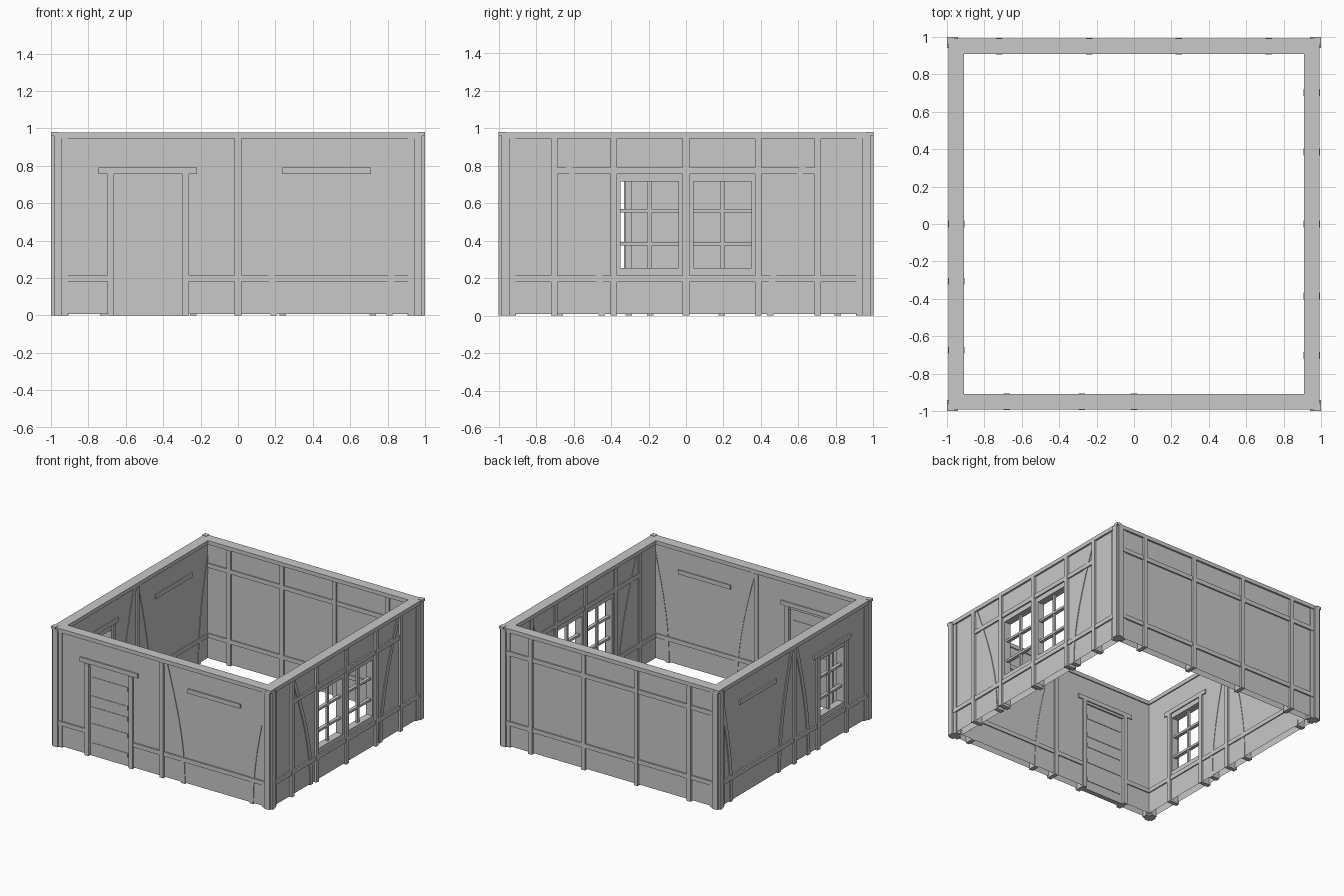
import bpy, bmesh, math
from mathutils import Matrix

cube = bpy.data.objects.get("Cube")
if cube:
    bpy.data.objects.remove(cube, do_unlink=True)

grey = bpy.data.materials.new("plain grey")
grey.use_nodes = True
GREY = (0.58, 0.58, 0.58, 1)
grey.diffuse_color = GREY
grey.node_tree.nodes["Principled BSDF"].inputs["Base Color"].default_value = GREY

TOP, BASE = 0.945, 0.008
INFILL = (0.918, 0.978)      # depth range of the plaster
TIMBER = (0.909, 0.99)       # depth range of the beams
POST = (0.906, 0.995)


def box(bm, u, d, z):
    """Box in wall space: u along the wall, d outward, z up."""
    m = Matrix.Translation(((u[0] + u[1]) / 2, -(d[0] + d[1]) / 2, (z[0] + z[1]) / 2))
    m = m @ Matrix.Diagonal((u[1] - u[0], d[1] - d[0], z[1] - z[0], 1))
    return bmesh.ops.create_cube(bm, size=1, matrix=m)["verts"]


def finish(bm, name, turn):
    """Turn the wall part to its side of the building and add it to the scene."""
    bmesh.ops.recalc_face_normals(bm, faces=bm.faces)
    bm.transform(Matrix.Rotation(turn * math.pi / 2, 4, "Z"))
    mesh = bpy.data.meshes.new(name)
    bm.to_mesh(mesh)
    bm.free()
    mesh.materials.append(grey)
    bpy.context.collection.objects.link(bpy.data.objects.new(name, mesh))


def boxes(name, turn, parts):
    bm = bmesh.new()
    for u, d, z in parts:
        box(bm, u, d, z)
    finish(bm, name, turn)


def infill(name, turn, openings):
    """Plaster around the openings, left open underneath."""
    bm = bmesh.new()
    start = -0.97
    for u0, u1, z0, z1 in sorted(openings):
        box(bm, (start, u0), INFILL, (BASE, 0.96))
        if z0 > BASE:
            box(bm, (u0, u1), INFILL, (BASE, z0))
        box(bm, (u0, u1), INFILL, (z1, 0.96))
        start = u1
    box(bm, (start, 0.97), INFILL, (BASE, 0.96))
    under = [f for f in bm.faces if f.calc_center_median().z < BASE + 0.001]
    bmesh.ops.delete(bm, geom=under, context="FACES")
    finish(bm, name, turn)


def brace(name, turn, head, foot, steps=10):
    """Curved brace that leaves a post at the top and stands upright at the foot."""
    bm = bmesh.new()
    half = 0.017
    rings = []
    for i in range(steps + 1):
        t = i / steps
        u = head + (foot - head) * math.sin(t * math.pi / 2)
        z = TOP * (1 - t)
        rings.append([bm.verts.new((u + s * half, -d, z)) for s, d in
                      ((-1, 0.914), (1, 0.914), (1, 0.984), (-1, 0.984))])
    for a, b in zip(rings, rings[1:]):
        for i in range(4):
            j = (i + 1) % 4
            bm.faces.new((a[i], a[j], b[j], b[i]))
    bm.faces.new(rings[0])
    bm.faces.new(rings[-1])
    finish(bm, name, turn)


def window(name, turn, u0, u1, z0, z1):
    """Glazing bars: one upright and two cross bars."""
    mid = (u0 + u1) / 2
    parts = [((mid - 0.01, mid + 0.01), (0.938, 0.958), (z0, z1))]
    for f in (0.28, 0.66):
        z = z0 + f * (z1 - z0)
        parts.append(((u0 - 0.005, u1 + 0.005), (0.934, 0.962), (z - 0.009, z + 0.009)))
    boxes(name, turn, parts)


LOW, HIGH = (0.18, 0.215), (0.755, 0.79)
SILL, HEAD = 0.255, 0.715
FULL = (0, TOP)
DOOR = (-0.665, -0.295, 0, 0.735)
windows = {
    "right": [(-0.35, -0.04, SILL, HEAD), (0.04, 0.35, SILL, HEAD)],
    "left": [(0.33, 0.65, SILL, HEAD)],
}
# Posts as (centre, top height)
posts = {
    "front": [(0, TOP), (-0.68, 0.755), (-0.28, 0.755)],
    "right": [(p, TOP) for p in (-0.703, -0.385, 0, 0.385, 0.703)],
    "back": [(p, TOP) for p in (-0.72, -0.24, 0.24, 0.72)],
    "left": [(0, TOP), (0.305, 0.755), (0.675, 0.755)],
}
# Rails as (start, end, height range)
rails = {
    "front": [(-0.95, -0.68, LOW), (-0.28, 0.95, LOW), (-0.745, -0.22, HIGH), (0.235, 0.71, HIGH)],
    "right": [(-0.95, 0.95, LOW), (-0.703, 0.703, HIGH)],
    "back": [(-0.95, 0.95, LOW), (-0.95, 0.95, HIGH)],
    "left": [(-0.95, 0.95, LOW), (-0.71, -0.235, HIGH), (0.25, 0.73, HIGH)],
}
# Curved braces as (head, foot)
braces = {
    "front": [(0.03, 0.19), (0.95, 0.81)],
    "right": [(-0.68, -0.45), (0.68, 0.45)],
    "back": [],
    "left": [(-0.03, -0.19), (0.03, 0.19), (-0.95, -0.81)],
}

for turn, side in enumerate(("front", "right", "back", "left")):
    holes = windows.get(side, [])
    infill(side + "_infill", turn, holes + ([DOOR] if side == "front" else []))
    boxes(side + "_posts", turn, [((u - 0.0175, u + 0.0175), POST, (0, top)) for u, top in posts[side]])
    boxes(side + "_rails", turn, [((a, b), TIMBER, z) for a, b, z in rails[side]])
    boxes(side + "_top_beam", turn, [((-0.985, 0.985), (0.909, 0.993), (TOP, 0.977))])
    boxes(side + "_corner_post", turn, [
        ((0.94, 0.985), (0.909, 1.0), (0, 0.965)),
        ((0.909, 1.0), (0.94, 0.985), (0, 0.965)),
        ((0.96, 1.0), (0.96, 1.0), (0.96, 0.98))])
    for i, (head, foot) in enumerate(braces[side]):
        brace(f"{side}_brace_{i + 1}", turn, head, foot)
    for i, hole in enumerate(holes):
        window(f"{side}_window_bars_{i + 1}", turn, *hole)

# Door leaf with shallow cross battens on both faces
leaf = [((-0.665, -0.295), (0.93, 0.97), (0, 0.735))]
for z in (0.09, 0.25, 0.385, 0.475, 0.63):
    leaf.append(((-0.645, -0.32), (0.926, 0.974), (z - 0.017, z + 0.017)))
boxes("door", 0, leaf)
